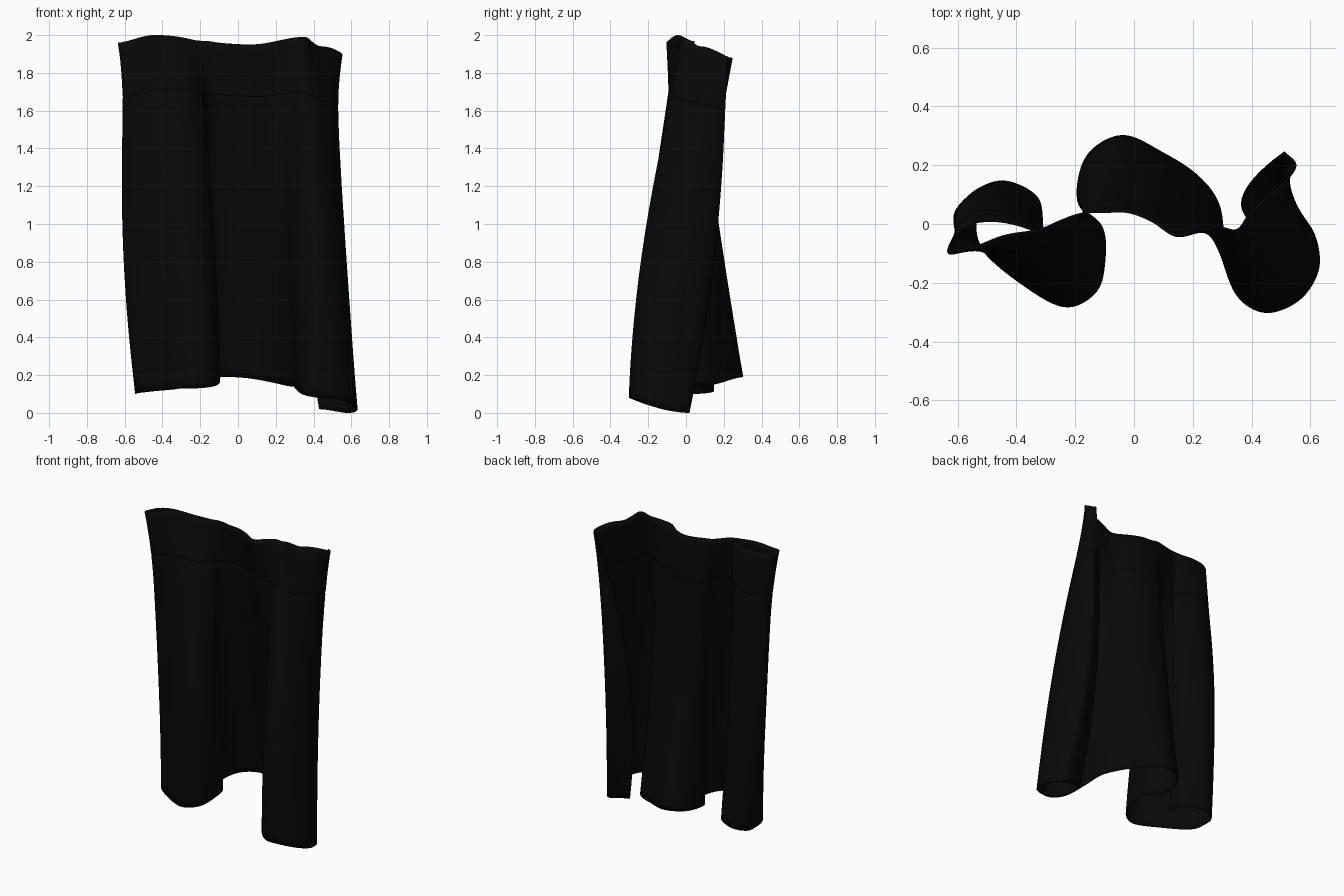
import bpy, bmesh, math
from mathutils import Vector

cube = bpy.data.objects.get("Cube")
if cube:
    bpy.data.objects.remove(cube, do_unlink=True)

# Plan outlines of the cloth, matched point for point along its width
TOP = [(-.33, -.02), (-.39, 0), (-.46, .01), (-.53, 0), (-.58, -.04), (-.6, -.1),
       (-.52, -.08), (-.42, -.04), (-.31, -.02), (-.24, .01), (-.19, .03), (-.14, .04),
       (-.1, .04), (-.02, .04), (.06, .01), (.14, -.04), (.21, -.03), (.28, -.01),
       (.35, -.02), (.39, .03), (.44, .08), (.51, .14), (.55, .2), (.51, .245)]
MIDDLE = [(-.33, -.02), (-.37, .05), (-.46, .1), (-.55, .09), (-.61, .03), (-.56, -.06),
          (-.46, -.12), (-.32, -.18), (-.2, -.16), (-.14, -.07), (-.15, .01), (-.18, .07),
          (-.13, .14), (-.03, .16), (.08, .13), (.18, .06), (.25, 0), (.29, -.09),
          (.34, -.17), (.43, -.2), (.52, -.12), (.56, .02), (.49, .16), (.37, .09)]
HEM = [(-.31, -.02), (-.33, .09), (-.44, .145), (-.53, .11), (-.54, .02), (-.52, -.08),
       (-.4, -.19), (-.24, -.28), (-.13, -.23), (-.1, -.12), (-.11, -.01), (-.19, .08),
       (-.16, .23), (-.04, .3), (.1, .24), (.22, .16), (.29, .06), (.31, -.1),
       (.35, -.24), (.45, -.3), (.57, -.25), (.63, -.13), (.58, .01), (.43, -.01)]
# Edge heights as (outline point, height) keys
TOP_Z = [(0, 1.98), (5, 1.96), (7, 2), (10, 1.97), (14, 1.95), (18, 1.99), (20, 1.94), (23, 1.88)]
HEM_Z = [(0, .13), (4, .1), (7, .13), (10, .17), (13, .19), (16, .14), (19, .08), (22, 0), (23, .02)]
STEPS = 8
ROWS = 40
SEAM = .155


def height(keys, s):
    """Eased interpolation between height keys."""
    for (a, za), (b, zb) in zip(keys, keys[1:]):
        if s <= b:
            f = (s - a) / (b - a)
            return za + (zb - za) * f * f * (3 - 2 * f)
    return keys[-1][1]


def smooth_outline(points):
    """Smooth plan curve through the outline points."""
    pts = [Vector(p) for p in points]
    pts = [pts[0] * 2 - pts[1]] + pts + [pts[-1] * 2 - pts[-2]]
    curve = []
    for i in range(len(points) - 1):
        a, b, c, d = pts[i:i + 4]
        for k in range(STEPS + (i == len(points) - 2)):
            u = k / STEPS
            curve.append((b * 2 + (c - a) * u + (a * 2 - b * 5 + c * 4 - d) * u ** 2
                          + (b * 3 - a - c * 3 + d) * u ** 3) / 2)
    return curve


# Hanging cloth: loft from the top edge through the middle to the folded hem
outlines = [smooth_outline(points) for points in (TOP, MIDDLE, HEM)]
levels = sorted([r / ROWS for r in range(ROWS + 1)] + [SEAM - .004, SEAM, SEAM + .004])
bm = bmesh.new()
grid = []
for t in levels:
    flare = .05 * max(0, 1 - t * 4) ** 2
    row = []
    for i, (a, b, c) in enumerate(zip(*outlines)):
        p = a * ((1 - t) * (1 - 2 * t)) + b * (4 * t * (1 - t)) + c * (t * (2 * t - 1))
        z = height(TOP_Z, i / STEPS) * (1 - t) + height(HEM_Z, i / STEPS) * t
        row.append(bm.verts.new((p.x + flare * min(p.x, 0), p.y, z)))
    grid.append(row)
for upper, lower in zip(grid, grid[1:]):
    for i in range(len(upper) - 1):
        bm.faces.new((upper[i], lower[i], lower[i + 1], upper[i + 1]))

# Stitched seam: a fine groove below the top edge
bm.normal_update()
for v in grid[levels.index(SEAM)]:
    v.co -= v.normal * .003

mesh = bpy.data.meshes.new("hanging_cloth")
bm.to_mesh(mesh)
bm.free()
cloth = bpy.data.objects.new("hanging_cloth", mesh)
bpy.context.collection.objects.link(cloth)

# Black fabric
fabric = bpy.data.materials.new("black_fabric")
fabric.use_nodes = True
color = (.0025, .0025, .0025, 1)
fabric.diffuse_color = color
fabric.node_tree.nodes["Principled BSDF"].inputs["Base Color"].default_value = color
mesh.materials.append(fabric)

# Thin fabric thickness and smooth folds
solid = cloth.modifiers.new("thickness", "SOLIDIFY")
solid.thickness = .006
solid.offset = 0
bpy.context.view_layer.objects.active = cloth
cloth.select_set(True)
bpy.ops.object.shade_smooth_by_angle(angle=math.radians(40))
